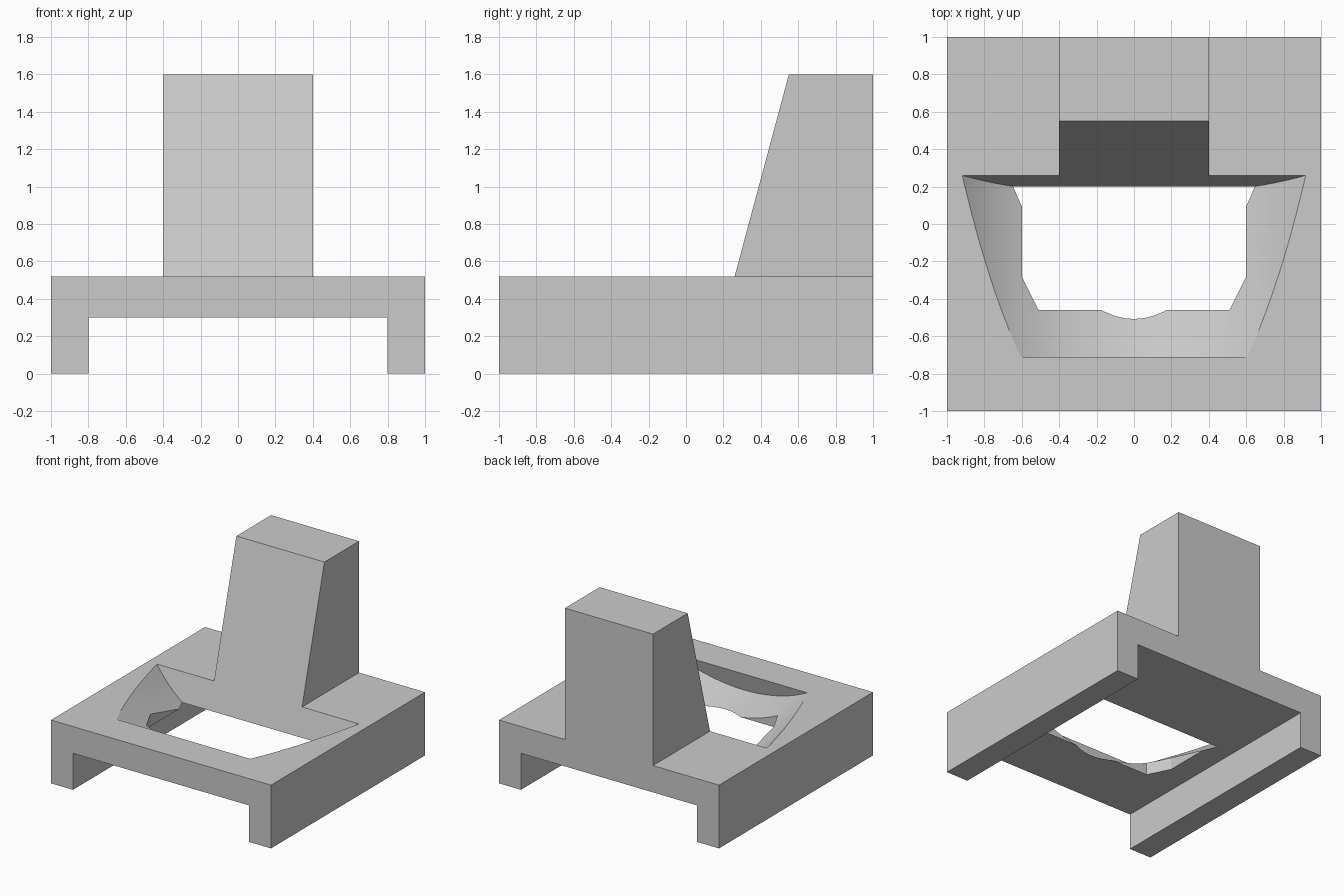
import bpy, bmesh, math

old = bpy.data.objects.get("Cube")
if old:
    bpy.data.objects.remove(old, do_unlink=True)

grey = bpy.data.materials.new("plain grey")
grey.use_nodes = True
colour = (0.6, 0.6, 0.6, 1)
grey.diffuse_color = colour
for node in grey.node_tree.nodes:
    if node.type == 'BSDF_PRINCIPLED':
        node.inputs["Base Color"].default_value = colour


def prism(name, profile, start, end, place):
    """Extrude a 2D profile from start to end; place maps (p, q, t) to xyz."""
    bm = bmesh.new()
    rings = [[bm.verts.new(place(p, q, t)) for p, q in profile] for t in (start, end)]
    bm.faces.new(rings[0])
    bm.faces.new(rings[1])
    n = len(profile)
    for i in range(n):
        j = (i + 1) % n
        bm.faces.new((rings[0][i], rings[0][j], rings[1][j], rings[1][i]))
    bmesh.ops.recalc_face_normals(bm, faces=bm.faces)
    mesh = bpy.data.meshes.new(name)
    bm.to_mesh(mesh)
    bm.free()
    mesh.materials.append(grey)
    obj = bpy.data.objects.new(name, mesh)
    bpy.context.collection.objects.link(obj)
    return obj


def mirrored(half):
    return half + [(-x, y) for x, y in reversed(half)]


def cut(target, cutter):
    cutter.hide_render = True
    mod = target.modifiers.new("cut", 'BOOLEAN')
    mod.operation = 'DIFFERENCE'
    mod.solver = 'EXACT'
    mod.object = cutter
    bpy.context.view_layer.objects.active = target
    bpy.ops.object.modifier_apply(modifier=mod.name)
    bpy.data.objects.remove(cutter, do_unlink=True)


TOP, UNDER, HEIGHT = 0.52, 0.3, 1.6
FOOT_Y, HEAD_Y = 0.26, 0.55            # sloping backrest face
tilt = math.atan2(HEAD_Y - FOOT_Y, HEIGHT - TOP)
s, c = math.sin(tilt), math.cos(tilt)

# Base: flat deck on two side runners
base = prism("base", mirrored([(0.8, UNDER), (0.8, 0), (1, 0), (1, TOP)]),
             -1, 1, lambda p, q, t: (p, t, q))

# Cradle: round trough, square to the backrest slope
RADIUS, LOWEST, SPAN, STEPS = 1.23, 0.158, math.radians(60), 48
arc = []
for i in range(STEPS + 1):
    a = SPAN * (2 * i / STEPS - 1)
    arc.append((RADIUS * math.sin(a), LOWEST + RADIUS * (1 - math.cos(a))))
cradle = prism("cradle_cutter", arc, s * TOP - c * FOOT_Y, s * TOP + c * 0.71,
               lambda p, q, t: (p, s * q - c * t, c * q + s * t))
cut(base, cradle)

# Opening through the deck, with clipped front corners
opening = prism("opening_cutter", mirrored([(0.51, -0.46), (0.6, -0.28), (0.6, 0.19)]),
                0.1, 0.7, lambda p, q, t: (p, q, t))
cut(base, opening)

# Backrest: upright block with a sloping front
backrest = prism("backrest", [(FOOT_Y, TOP), (1, TOP), (1, HEIGHT), (HEAD_Y, HEIGHT)],
                 -0.4, 0.4, lambda p, q, t: (t, p, q))

# Smooth the trough, keep the other edges crisp
bpy.ops.object.select_all(action='DESELECT')
base.select_set(True)
bpy.context.view_layer.objects.active = base
bpy.ops.object.shade_smooth_by_angle(angle=math.radians(12))
